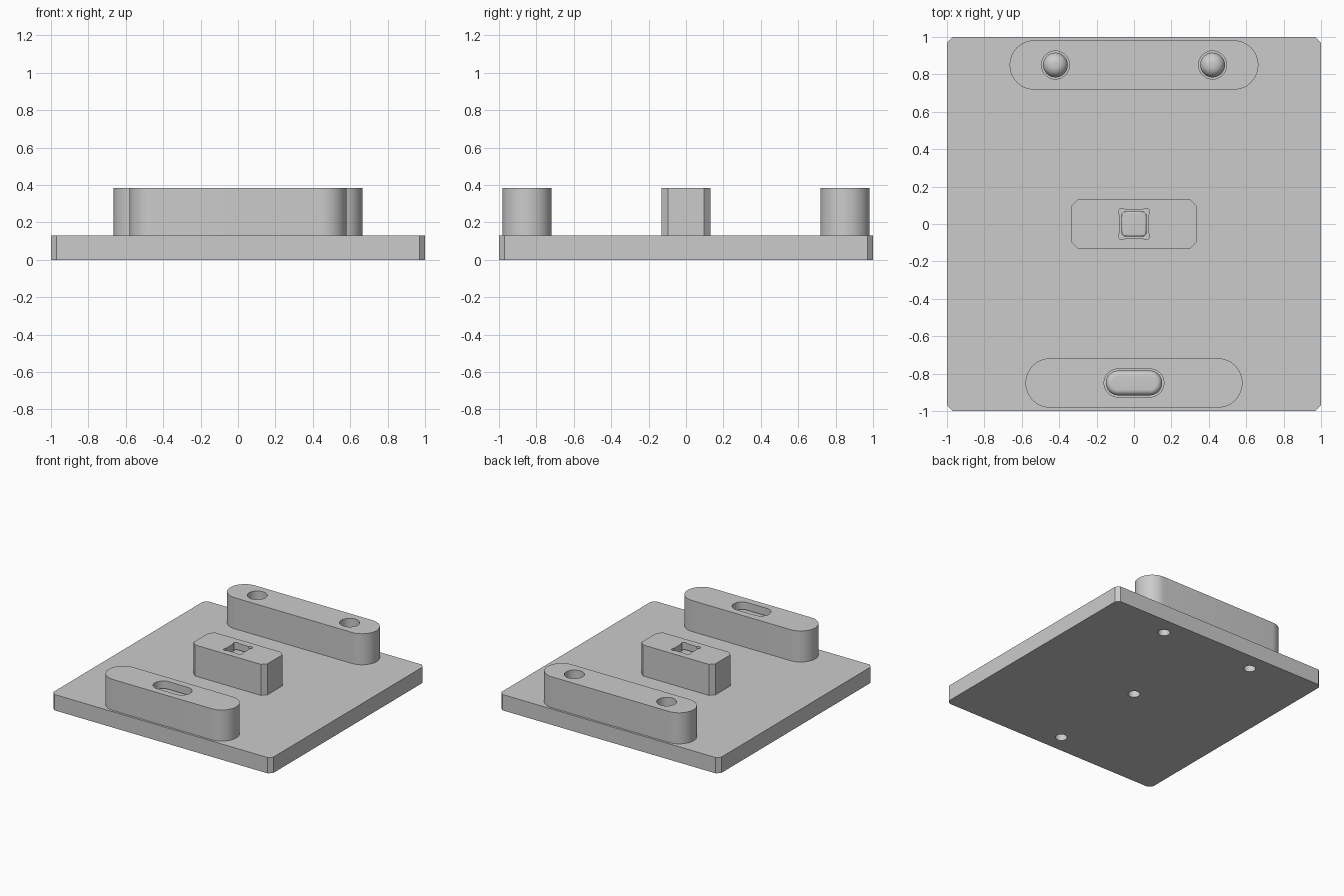
import bpy, bmesh, math

cube = bpy.data.objects.get("Cube")
if cube:
    bpy.data.objects.remove(cube, do_unlink=True)

grey = bpy.data.materials.new("light grey")
grey.use_nodes = True
grey.diffuse_color = (0.6, 0.6, 0.6, 1)
grey.node_tree.nodes["Principled BSDF"].inputs["Base Color"].default_value = grey.diffuse_color

PLATE_TOP, BLOCK_TOP, FLOOR, PEG_TOP = 0.13, 0.385, 0.15, 0.34
BAR_Y = 0.85


def stadium(half_x, r, segments=24):
    """Outline with full round ends; half_x equal to r gives a circle."""
    pts = []
    for side in (1, -1):
        for i in range(segments + 1):
            a = math.pi * (i / segments - 0.5)
            pts.append((side * (half_x - r + r * math.cos(a)), side * r * math.sin(a)))
    return pts


def chamfered(hx, hy, c):
    """Rectangle outline with cut corners."""
    return [(hx, c - hy), (hx, hy - c), (hx - c, hy), (c - hx, hy),
            (-hx, hy - c), (-hx, c - hy), (c - hx, -hy), (hx - c, -hy)]


def prism(name, outline, z0, z1, x=0, y=0, dome=0):
    bm = bmesh.new()
    face = bm.faces.new([bm.verts.new((px, py, z0)) for px, py in outline])
    bmesh.ops.remove_doubles(bm, verts=bm.verts, dist=0.0001)
    face = bm.faces[:][0]
    ext = bmesh.ops.extrude_face_region(bm, geom=[face])
    top = [g for g in ext["geom"] if isinstance(g, bmesh.types.BMVert)]
    bmesh.ops.translate(bm, verts=top, vec=(0, 0, z1 - z0))
    if dome:
        rim = [e for e in bm.edges if all(v in top for v in e.verts)]
        bmesh.ops.bevel(bm, geom=rim, offset=dome, segments=8, profile=0.5, affect="EDGES")
    bmesh.ops.recalc_face_normals(bm, faces=bm.faces)
    mesh = bpy.data.meshes.new(name)
    bm.to_mesh(mesh)
    bm.free()
    mesh.materials.append(grey)
    obj = bpy.data.objects.new(name, mesh)
    bpy.context.collection.objects.link(obj)
    obj.location = (x, y, 0)
    return obj


def cut(target, cutter):
    """Subtract a helper shape, then discard it."""
    mod = target.modifiers.new("cut", "BOOLEAN")
    mod.operation, mod.solver, mod.object = "DIFFERENCE", "EXACT", cutter
    bpy.context.view_layer.objects.active = target
    bpy.ops.object.modifier_apply(modifier=mod.name)
    bpy.data.objects.remove(cutter, do_unlink=True)


# Base plate and the three raised blocks
plate = prism("base_plate", chamfered(1, 1, 0.03), 0, PLATE_TOP)
front_bar = prism("front_bar", stadium(0.58, 0.132), PLATE_TOP, BLOCK_TOP, y=-BAR_Y)
back_bar = prism("back_bar", stadium(0.665, 0.132), PLATE_TOP, BLOCK_TOP, y=BAR_Y)
middle_block = prism("middle_block", chamfered(0.335, 0.132, 0.035), PLATE_TOP, BLOCK_TOP)
parts = [plate, front_bar, back_bar, middle_block]

# Sockets and the small holes reaching them from below
sockets = [(front_bar, stadium(0.16, 0.075), 0, -BAR_Y),
           (middle_block, chamfered(0.075, 0.075, 0.005), 0, 0)]
sockets += [(back_bar, stadium(0.075, 0.075), x, BAR_Y) for x in (-0.42, 0.42)]
for block, outline, x, y in sockets:
    cut(block, prism("socket_cutter", outline, FLOOR, 0.5, x, y))
    for target in (plate, block):
        cut(target, prism("hole_cutter", stadium(0.045, 0.045), -0.1, FLOOR + 0.05, x, y))

# Round corner reliefs of the square socket
for sx in (-1, 1):
    for sy in (-1, 1):
        cut(middle_block, prism("relief_cutter", stadium(0.02, 0.02, 12),
                                FLOOR, 0.5, sx * 0.064, sy * 0.064))

# Loose pegs with rounded tops inside the sockets
parts.append(prism("slot_peg", stadium(0.15, 0.066), FLOOR, PEG_TOP, 0, -BAR_Y, 0.03))
parts.append(prism("square_peg", chamfered(0.066, 0.066, 0.012), FLOOR, PEG_TOP, 0, 0, 0.01))
for side, x in (("right", -0.42), ("left", 0.42)):
    parts.append(prism(side + "_round_peg", stadium(0.066, 0.066),
                       FLOOR, PEG_TOP, x, BAR_Y, 0.055))

# Smooth curved walls, sharp rims
bpy.ops.object.select_all(action="DESELECT")
for obj in parts:
    obj.select_set(True)
bpy.context.view_layer.objects.active = parts[0]
bpy.ops.object.shade_smooth_by_angle(angle=math.radians(30))
